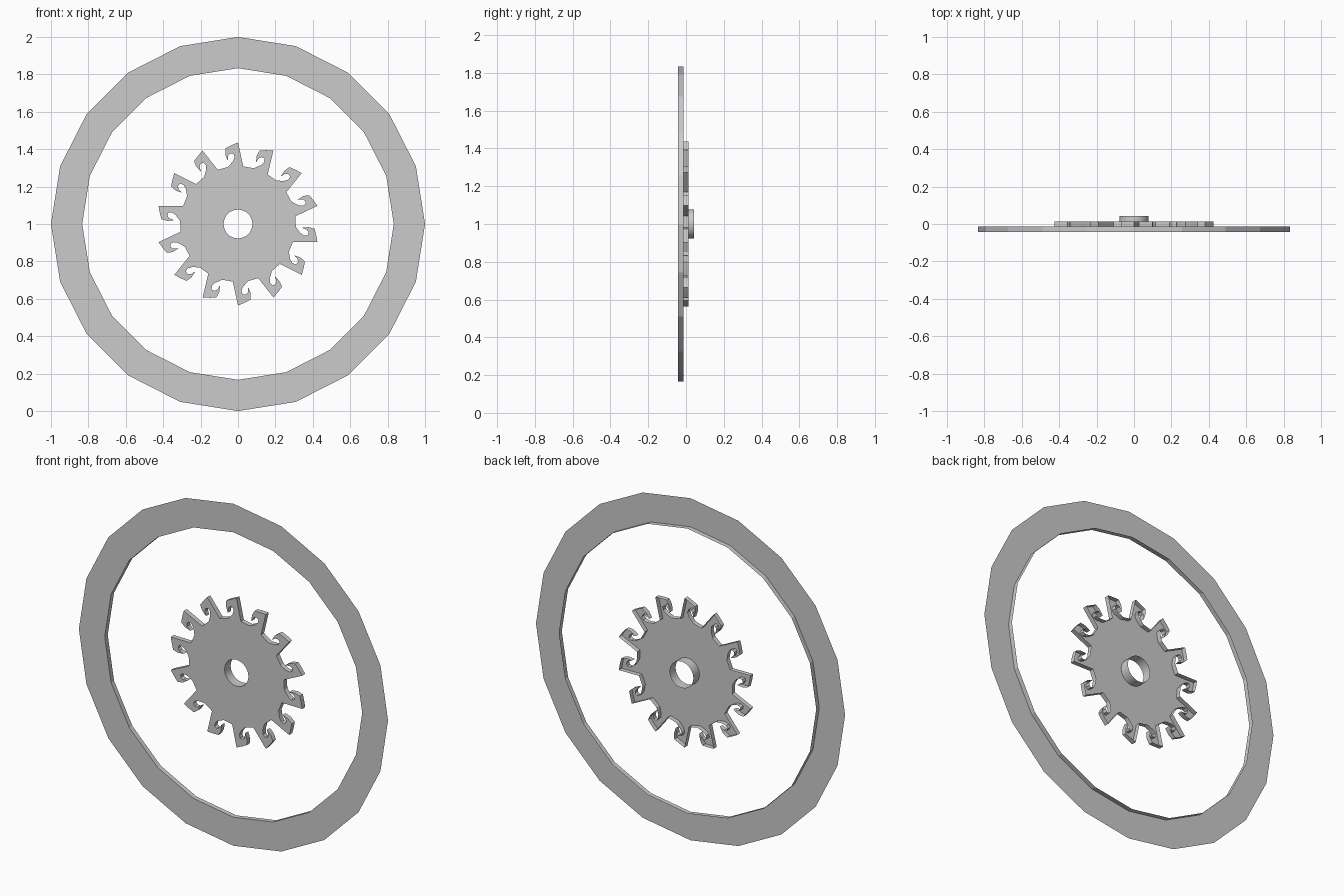
import bpy, bmesh
from math import sin, cos, pi, tau

if "Cube" in bpy.data.objects:
    bpy.data.objects.remove(bpy.data.objects["Cube"])

STEP = 0.028                      # depth of each layer
Y0, Y1, Y2, Y3 = (-1.5 * STEP, -0.5 * STEP, 0.5 * STEP, 1.5 * STEP)
CZ = 1.0
TEETH = 14
# one hooked tooth, crest pointing up: (sideways, radius), counter-clockwise order
TOOTH = [(0.028, 0.308), (0.0, 0.436), (-0.035, 0.421), (-0.066, 0.405),
         (-0.068, 0.372), (-0.056, 0.337), (-0.052, 0.366), (-0.040, 0.378),
         (-0.024, 0.376), (-0.018, 0.358), (-0.027, 0.335), (-0.054, 0.305)]


def circle(r, n):
    return [(-r * sin(tau * i / n), r * cos(tau * i / n)) for i in range(n)]


def loop(bm, pts, y):
    return [bm.verts.new((x, y, CZ + z)) for x, z in pts]


def strip(bm, a, b):
    n = len(a)
    for i in range(n):
        j = (i + 1) % n
        bm.faces.new((a[i], a[j], b[j], b[i]))


def fill_between(bm, *loops):
    edges = []
    for l in loops:
        for i in range(len(l)):
            pair = (l[i], l[(i + 1) % len(l)])
            edges.append(bm.edges.get(pair) or bm.edges.new(pair))
    bmesh.ops.triangle_fill(bm, edges=edges, use_beauty=True, normal=(0, -1, 0))


def finish(bm, name):
    bmesh.ops.recalc_face_normals(bm, faces=bm.faces)
    # face the plate forwards
    plate = max(bm.faces, key=lambda f: abs(f.normal.y) * f.calc_area())
    if plate.normal.y > 0:
        bmesh.ops.reverse_faces(bm, faces=bm.faces)
    me = bpy.data.meshes.new(name)
    bm.to_mesh(me)
    bm.free()
    ob = bpy.data.objects.new(name, me)
    bpy.context.collection.objects.link(ob)
    return ob


# outer ring: flat front flange with a shallow inner lip
bm = bmesh.new()
outer = loop(bm, circle(1.0, 20), Y0)
inner = loop(bm, circle(0.833, 20), Y0)
lip = loop(bm, circle(0.833, 20), Y1)
strip(bm, outer, inner)
strip(bm, inner, lip)
finish(bm, "outer_ring")

# hooked wheel: front plate, rim wall following the teeth, hub sleeve
outline = []
for k in range(TEETH):
    a = tau * k / TEETH
    outline += [(x * cos(a) - z * sin(a), x * sin(a) + z * cos(a)) for x, z in TOOTH]
bm = bmesh.new()
rim = loop(bm, outline, Y1)
rim_back = loop(bm, outline, Y2)
web = loop(bm, circle(0.176, 32), Y1)
hub = loop(bm, circle(0.077, 32), Y1)
hub_back = loop(bm, circle(0.077, 32), Y3)
fill_between(bm, rim, web)
strip(bm, rim, rim_back)
strip(bm, web, hub)
strip(bm, hub, hub_back)
wheel = finish(bm, "hooked_wheel")

bpy.context.view_layer.objects.active = wheel
wheel.select_set(True)
bpy.ops.object.shade_smooth_by_angle(angle=pi / 6)
